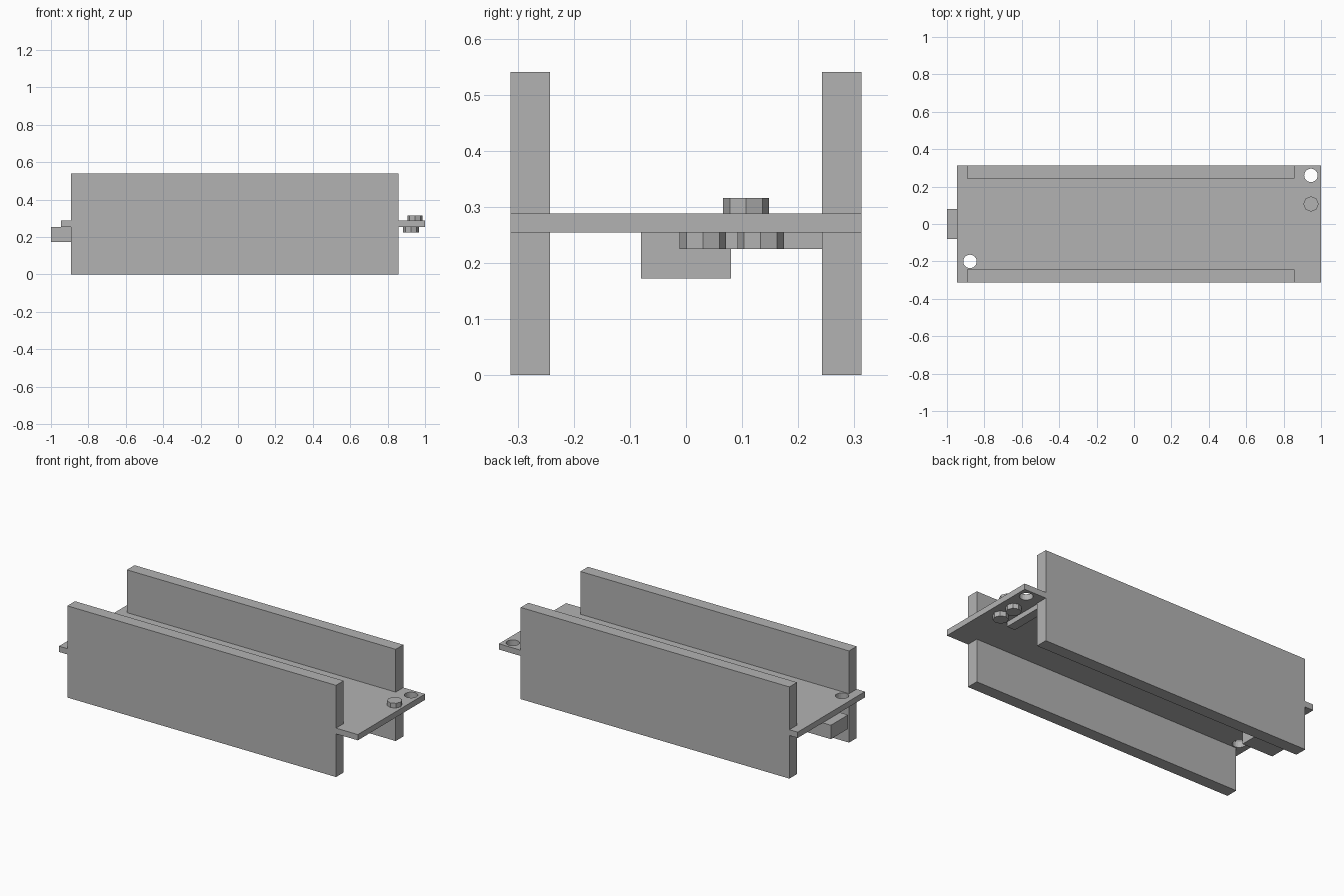
import bpy
import math

cube = bpy.data.objects.get("Cube")
if cube:
    bpy.data.objects.remove(cube, do_unlink=True)

# One plain grey for every part
GREY = (0.45, 0.45, 0.45, 1)
grey = bpy.data.materials.new("plain_grey")
grey.use_nodes = True
grey.diffuse_color = GREY
grey.node_tree.nodes["Principled BSDF"].inputs["Base Color"].default_value = GREY


def box(name, x, y, z):
    """Box given by its (low, high) range on each axis."""
    ranges = (x, y, z)
    bpy.ops.mesh.primitive_cube_add(size=1, location=[(a + b) / 2 for a, b in ranges])
    obj = bpy.context.object
    obj.name = name
    obj.scale = [b - a for a, b in ranges]
    bpy.ops.object.transform_apply(location=False, rotation=False, scale=True)
    obj.data.materials.append(grey)
    return obj


def disc(name, x, y, radius, z, sides):
    """Upright prism with a corner on each axis."""
    bpy.ops.mesh.primitive_cylinder_add(vertices=sides, radius=radius, depth=z[1] - z[0],
                                        location=(x, y, (z[0] + z[1]) / 2))
    obj = bpy.context.object
    obj.name = name
    obj.data.materials.append(grey)
    return obj


PLATE_LOW, PLATE_HIGH = 0.254, 0.288
HALF_WIDTH = 0.313
PEG_LOW = 0.225

# Deck plate with two mounting holes
deck = box("deck_plate", (-0.947, 1), (-HALF_WIDTH, HALF_WIDTH), (PLATE_LOW, PLATE_HIGH))
for hx, hy in ((0.946, 0.26), (-0.877, -0.2)):
    cutter = disc("hole_cutter", hx, hy, 0.036, (0.2, 0.35), 24)
    cutter.hide_render = True
    cut = deck.modifiers.new("hole", "BOOLEAN")
    cut.operation = "DIFFERENCE"
    cut.solver = "EXACT"
    cut.object = cutter
    bpy.context.view_layer.objects.active = deck
    bpy.ops.object.modifier_apply(modifier=cut.name)
    bpy.data.objects.remove(cutter, do_unlink=True)

# Tall side walls
for name, side in (("front_wall", -1), ("back_wall", 1)):
    box(name, (-0.893, 0.858), sorted((side * 0.242, side * HALF_WIDTH)), (0, 0.54))

# Block under the right end and cross bar under the left end
box("end_block", (-1, -0.8), (-0.08, 0.08), (0.172, PLATE_LOW))
box("cross_bar", (0.8, 0.853), (-0.004, 0.242), (PEG_LOW, PLATE_LOW))

# Eight-sided pegs: one on top, two below
disc("top_peg", 0.946, 0.107, 0.041, (PLATE_HIGH, 0.316), 8)
for name, y in (("lower_peg_inner", 0.03), ("lower_peg_outer", 0.133)):
    disc(name, 0.925, y, 0.0415, (PEG_LOW, PLATE_LOW), 8)
